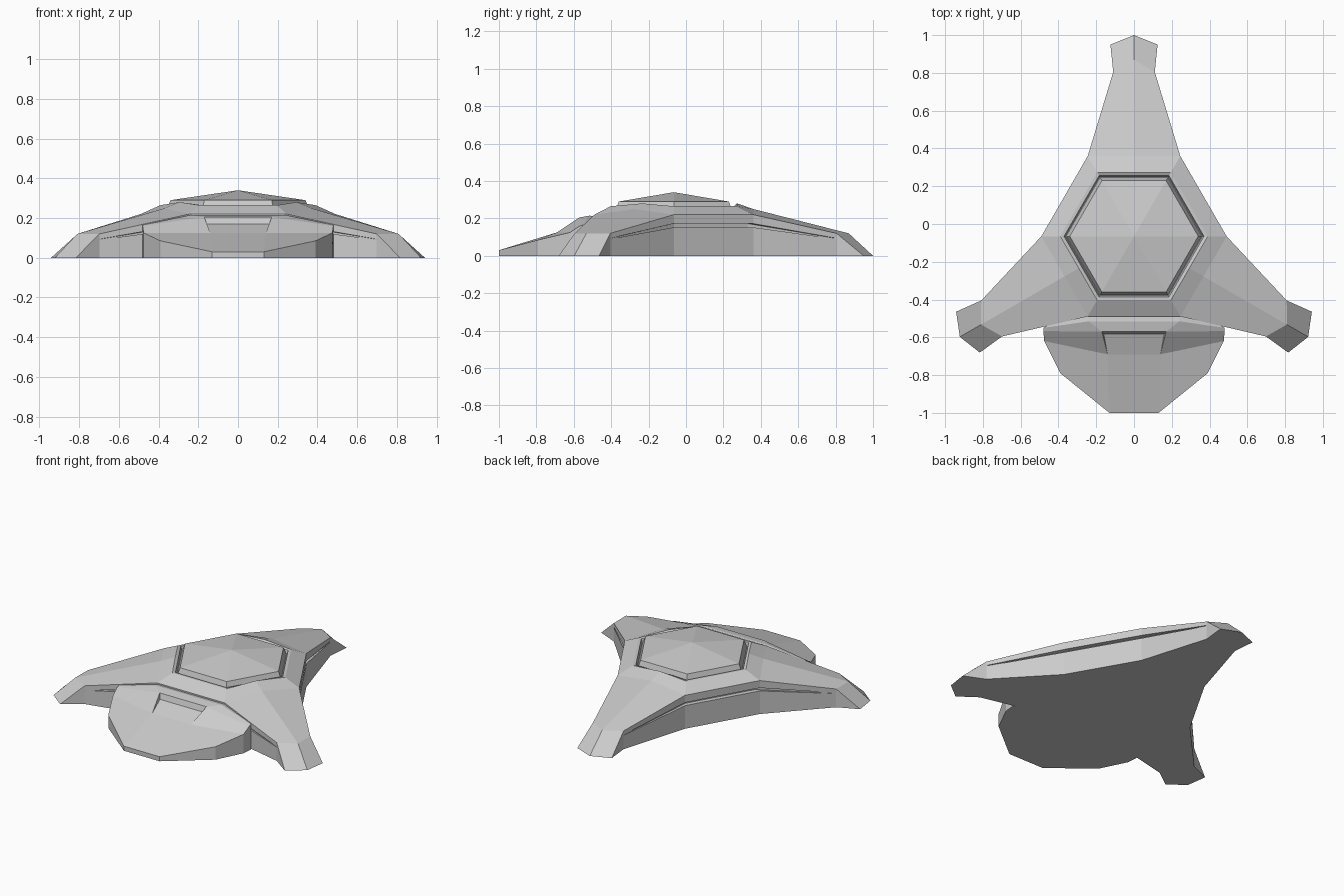
import bpy, bmesh
from math import radians, cos, sin
from mathutils import Vector

if "Cube" in bpy.data.objects:
    bpy.data.objects.remove(bpy.data.objects["Cube"])

CY = -0.065  # centre of the three-armed body


def finish(name, bm):
    bmesh.ops.remove_doubles(bm, verts=bm.verts, dist=0.0005)
    bmesh.ops.recalc_face_normals(bm, faces=bm.faces)
    me = bpy.data.meshes.new(name)
    bm.to_mesh(me)
    bm.free()
    ob = bpy.data.objects.new(name, me)
    bpy.context.collection.objects.link(ob)


def face(bm, pts):
    out = []
    for p in pts:
        p = Vector(p)
        if not out or (p - out[-1]).length > 1e-5:
            out.append(p)
    if (out[0] - out[-1]).length < 1e-5:
        out.pop()
    if len(out) > 2:
        bm.faces.new([bm.verts.new(p) for p in out])


def polar(arm, r, s, z):
    a = radians(90 + 120 * arm)
    return (r * cos(a) - s * sin(a), CY + r * sin(a) + s * cos(a), z)


# Three-armed body: wall columns run down from the top edge, with a tapering side slit
def column(arm, r, s, ztop, slit=None):
    if slit is None:
        return [polar(arm, r, s, ztop)] * 5 + [polar(arm, r, s, 0)]
    hi, lo, k = slit
    return [polar(arm, r, s, ztop), polar(arm, r, s, hi), polar(arm, r * k, s * k, hi),
            polar(arm, r * k, s * k, lo), polar(arm, r, s, lo), polar(arm, r, s, 0)]


body = bmesh.new()
columns, rim = [], []
for arm in range(3):
    half = [(0.425, 0.245, 0.22, (0.172, 0.152, 0.93)),
            (0.87, 0.11, 0.12, (0.094, 0.090, 0.99)),
            (1.015, 0.125, 0, None)]
    columns += [column(arm, r, -s, z, sl) for r, s, z, sl in half]
    columns.append(column(arm, 1.065, 0, 0))
    columns += [column(arm, r, s, z, sl) for r, s, z, sl in reversed(half)]
    rim += [(arm, 0.338, -0.195, 0.265), (arm, 0.338, 0, 0.28), (arm, 0.338, 0.195, 0.265)]
    # top of each arm, folded along its centre ridge
    for sg in (-1, 1):
        A, E, T = [polar(arm, r, sg * s, z) for r, s, z, _ in half]
        C, M = polar(arm, 0.338, sg * 0.195, 0.265), polar(arm, 0.338, 0, 0.28)
        R1, R2 = polar(arm, 0.425, 0, 0.25), polar(arm, 0.935, 0, 0.12)
        face(body, [C, M, R1, A])
        face(body, [A, R1, R2, E])
        face(body, [E, R2, polar(arm, 1.065, 0, 0), T])
    # shoulder to the next arm
    nxt = (arm + 1) % 3
    face(body, [polar(arm, 0.338, 0.195, 0.265), polar(arm, 0.425, 0.245, 0.22),
                polar(nxt, 0.425, -0.245, 0.22), polar(nxt, 0.338, -0.195, 0.265)])
for a, b in zip(columns, columns[1:] + columns[:1]):
    for i in range(5):
        face(body, [a[i], b[i], b[i + 1], a[i + 1]])
face(body, [c[5] for c in columns])

# Sunken hexagonal seat in the top of the body
rings = [[polar(*p) for p in rim],
         [polar(a, r * 0.95, s * 0.95, 0.265) for a, r, s, z in rim],
         [polar(a, r * 0.93, s * 0.93, 0.24) for a, r, s, z in rim]]
for lo, hi in zip(rings, rings[1:]):
    for i in range(9):
        j = (i + 1) % 9
        face(body, [lo[i], lo[j], hi[j], hi[i]])
face(body, rings[2])
finish("three_arm_body", body)


# Low hexagonal cap
def hexring(r, z):
    return [(r * cos(radians(60 * i)), CY + r * sin(radians(60 * i)), z) for i in range(6)]


cap = bmesh.new()
low, high = hexring(0.36, 0.238), hexring(0.34, 0.29)
for i in range(6):
    j = (i + 1) % 6
    face(cap, [low[i], low[j], high[j], high[i]])
    face(cap, [high[i], high[j], (0, CY, 0.34)])
face(cap, low)
finish("hexagonal_cap", cap)

# Front scoop: half defined by named points, then mirrored (capitals lie on the ground)
P = {"k": (0.24, -0.42, 0.20), "a": (0.24, -0.515, 0.215), "b": (0.48, -0.55, 0.165),
     "c": (0.17, -0.57, 0.205), "d": (0.48, -0.567, 0.16), "e": (0.16, -0.582, 0.17),
     "f": (0.14, -0.69, 0.125), "g": (0.475, -0.62, 0.125), "h": (0.39, -0.79, 0.085),
     "i": (0.13, -1.0, 0.03)}
for n in "kbghi":
    P[n.upper()] = (P[n][0], P[n][1], 0)
scoop = bmesh.new()
for sg in (1, -1):
    for names in ("kab", "acdb", "cdgf", "cfe", "fghi", "bdgGB", "ghHG", "hiIH", "bBKk"):
        face(scoop, [(P[n][0] * sg, P[n][1], P[n][2]) for n in names])


def flip(n):
    return (-P[n][0], P[n][1], P[n][2])


for m, n in ("ka", "ac", "ce", "ef", "fi", "iI", "kK"):
    face(scoop, [P[m], P[n], flip(n), flip(m)])
face(scoop, [P[n] for n in "KBGHI"] + [flip(n) for n in "IHGBK"])
finish("front_scoop", scoop)
